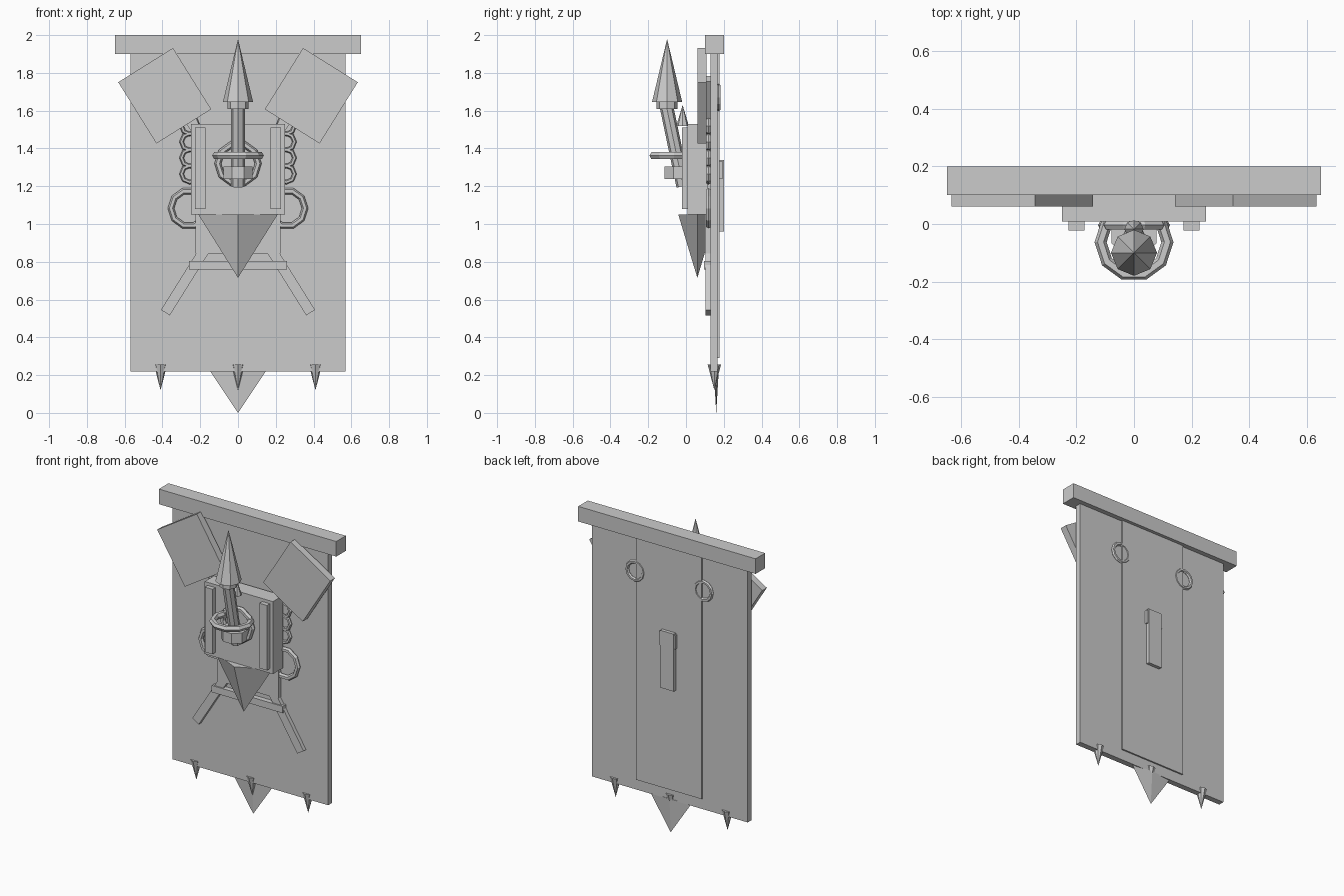
import bpy, math
from mathutils import Vector

if "Cube" in bpy.data.objects:
    bpy.data.objects.remove(bpy.data.objects["Cube"])

def box(name, x, y, z, tilt=0):
    """Box from min/max ranges, optionally tilted about its centre on the y axis."""
    r = (x, y, z)
    bpy.ops.mesh.primitive_cube_add(size=1, location=[sum(v) / 2 for v in r], rotation=(0, tilt, 0))
    o = bpy.context.object
    o.name = name
    o.scale = [v[1] - v[0] for v in r]
    return o

def cone(name, base, tip, r1, r2=0, sides=8, scale=(1, 1), spin=0):
    """Cone or cylinder running from base to tip."""
    a, b = Vector(base), Vector(tip)
    bpy.ops.mesh.primitive_cone_add(vertices=sides, radius1=r1, radius2=r2, depth=(b - a).length)
    o = bpy.context.object
    o.name = name
    for v in o.data.vertices:
        c, s = math.cos(spin), math.sin(spin)
        px, py = v.co.x, v.co.y
        v.co.x, v.co.y = (px * c - py * s) * scale[0], (px * s + py * c) * scale[1]
    d = b - a
    o.rotation_euler = (math.atan2(-d.y, d.z), 0, 0)
    o.location = (a + b) / 2
    return o

def ring(name, loc, outer, minor, upright=True, seg=10, sides=6):
    bpy.ops.mesh.primitive_torus_add(location=loc, major_radius=outer - minor, minor_radius=minor,
                                     major_segments=seg, minor_segments=sides,
                                     rotation=(math.pi / 2 if upright else 0, 0, 0))
    bpy.context.object.name = name

# Banner cloth, crossbar and rear lining
box("crossbar", (-.65, .65), (.10, .20), (1.90, 2.0))
box("cloth", (-.57, .57), (.13, .168), (.22, 1.91))
box("rear_lining", (-.24, .24), (.16, .178), (.29, 1.9))
box("rear_clip", (-.05, .05), (.17, .20), (.96, 1.34))
box("rear_clip_collar", (-.06, .06), (.17, .195), (1.24, 1.33))

# Pointed hem and hanging spikes
cone("hem_point", (0, .16, .225), (0, .16, 0), .15, sides=4, scale=(1, .09))
for x in (-.41, 0, .41):
    cone("hem_spike", (x, .15, .255), (x, .15, .12), .035)

# Crossed hammers, side rings and chains
tilt = math.radians(32)
for s in (-1, 1):
    box("hammer_head", (s * .388 - .171, s * .388 + .171), (.06, .108), (1.488, 1.870), s * tilt)
    box("hammer_handle", (-.03, .025) if s < 0 else (-.025, .03), (.104, .135), (.42, 1.88), s * tilt)
    ring("side_ring", (s * .26, .12, 1.083), .112, .017)
    for i in range(4):
        ring("chain_link", (s * .255, .12, 1.265 + i * .085), .056, .012, seg=8)
    ring("rear_ring", (s * .25, .172, 1.67), .072, .012, seg=12)
    box("front_rail", (s * .2 - .028, s * .2 + .028), (-.022, .02), (1.08, 1.51))

# Central block, backing plate and lower strap
box("central_block", (-.25, .25), (.008, .115), (1.05, 1.53))
box("backing_plate", (-.225, .225), (.10, .14), (.845, 1.5))
box("lower_strap", (-.26, .26), (.096, .14), (.76, .805))

# Downward wedge under the block
cone("wedge", (0, .06, 1.05), (0, .06, .715), .21, sides=4, scale=(1, .48))

# Leaning spear with its collar, hub and rings
cone("spear_tip", (0, -.10, 1.645), (0, -.10, 1.98), .08)
cone("spear_collar", (0, -.10, 1.61), (0, -.10, 1.65), .056, .056)
cone("spear_shaft", (0, -.015, 1.2), (0, -.105, 1.63), .036, .036)
cone("hub", (0, -.035, 1.237), (0, -.035, 1.305), .084, .084, spin=math.pi / 8)
ring("guard_ring", (0, -.063, 1.362), .137, .021, upright=False)
ring("mount_ring", (0, -.004, 1.32), .125, .018)
cone("small_spike", (0, -.018, 1.52), (0, -.018, 1.63), .033)
